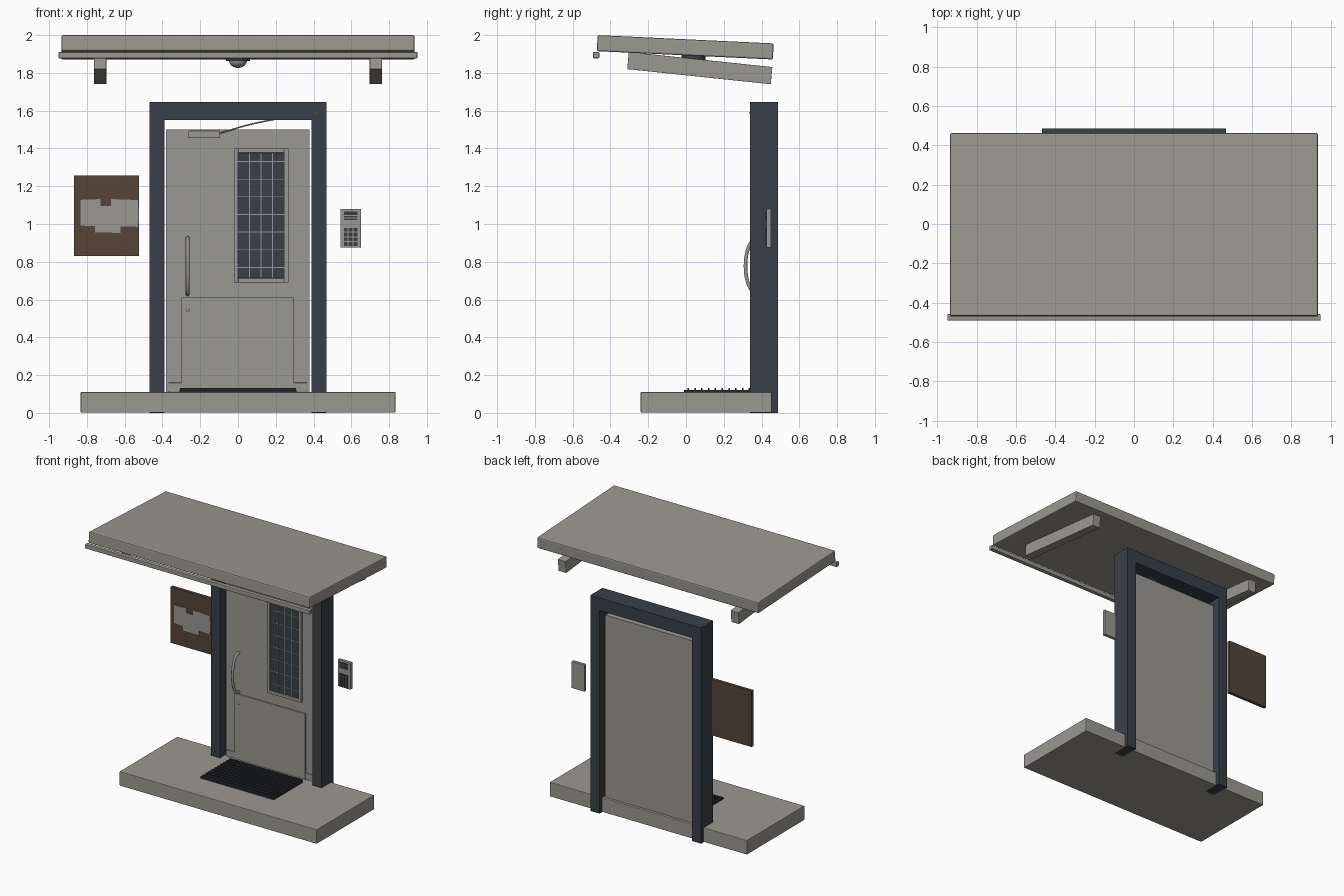
import bpy, bmesh, math
from mathutils import Vector

if "Cube" in bpy.data.objects:
    bpy.data.objects.remove(bpy.data.objects["Cube"])


def mat(name, r, g, b):
    m = bpy.data.materials.new(name)
    m.diffuse_color = (r, g, b, 1)
    m.use_nodes = True
    m.node_tree.nodes["Principled BSDF"].inputs["Base Color"].default_value = m.diffuse_color
    return m


GREY = mat("warm grey", 0.33, 0.315, 0.285)
SLATE = mat("dark slate", 0.040, 0.051, 0.064)
BROWN = mat("brown", 0.092, 0.060, 0.041)
RUBBER = mat("black rubber", 0.022, 0.027, 0.033)


def finish(name, bm, m, bevel=0.0):
    bmesh.ops.recalc_face_normals(bm, faces=bm.faces[:])
    me = bpy.data.meshes.new(name)
    bm.to_mesh(me)
    bm.free()
    me.materials.append(m)
    ob = bpy.data.objects.new(name, me)
    bpy.context.collection.objects.link(ob)
    if bevel:
        mod = ob.modifiers.new("bevel", "BEVEL")
        mod.width, mod.segments = bevel, 2
    return ob


def add_box(bm, x0, x1, y0, y1, z0, z1):
    vs = bmesh.ops.create_cube(bm, size=1)["verts"]
    for v in vs:
        v.co = Vector(((x0, x1)[v.co.x > 0], (y0, y1)[v.co.y > 0], (z0, z1)[v.co.z > 0]))


def boxes(name, m, items, bevel=0.0):
    bm = bmesh.new()
    for it in items:
        add_box(bm, *it)
    return finish(name, bm, m, bevel)


def prism(name, m, outline, offset, bevel=0.0):
    """Extrude a flat outline of 3D points along an offset."""
    bm = bmesh.new()
    f = bm.faces.new([bm.verts.new(p) for p in outline])
    ext = bmesh.ops.extrude_face_region(bm, geom=[f])["geom"]
    bmesh.ops.translate(bm, verts=[g for g in ext if isinstance(g, bmesh.types.BMVert)], vec=offset)
    return finish(name, bm, m, bevel)


def smooth(ob):
    bpy.ops.object.select_all(action="DESELECT")
    ob.select_set(True)
    bpy.context.view_layer.objects.active = ob
    bpy.ops.object.shade_smooth_by_angle(angle=math.radians(40))


def tube(name, m, pts, r):
    """Round tube swept through a list of points."""
    cu = bpy.data.curves.new(name, "CURVE")
    cu.dimensions = "3D"
    cu.bevel_depth, cu.bevel_resolution, cu.use_fill_caps = r, 3, True
    sp = cu.splines.new("POLY")
    sp.points.add(len(pts) - 1)
    for p, co in zip(sp.points, pts):
        p.co = (*co, 1)
    cu.materials.append(m)
    ob = bpy.data.objects.new(name, cu)
    bpy.context.collection.objects.link(ob)
    for s in cu.splines:
        s.use_smooth = True


# Step slab and door frame
boxes("step", GREY, [(-0.833, 0.833, -0.24, 0.455, 0.001, 0.11)], 0.004)
prism("door_frame", SLATE,
      [(-0.468, 0.34, 0), (-0.468, 0.34, 1.647), (0.468, 0.34, 1.647), (0.468, 0.34, 0),
       (0.39, 0.34, 0), (0.39, 0.34, 1.55), (-0.39, 0.34, 1.55), (-0.39, 0.34, 0)], (0, 0.146, 0))
boxes("frame_tag", BROWN, [(0.404, 0.424, 0.337, 0.341, 1.583, 1.593)])

# Door leaf with kick plate and bottom sweep
boxes("door", GREY, [(-0.38, 0.378, 0.395, 0.435, 0.11, 1.50)])
boxes("kick_plate", GREY, [(-0.30, 0.297, 0.383, 0.396, 0.111, 0.612)], 0.003)
boxes("bottom_sweep", GREY, [(-0.37, 0.365, 0.388, 0.396, 0.111, 0.16)], 0.002)

# Window: frame, glass and thin glazing bars
wx0, wx1, wz0, wz1, t = -0.022, 0.267, 0.69, 1.40, 0.023
boxes("window_frame", GREY, [
    (wx0, wx0 + t, 0.38, 0.396, wz0, wz1), (wx1 - t, wx1, 0.38, 0.396, wz0, wz1),
    (wx0 + t, wx1 - t, 0.38, 0.396, wz0, wz0 + t), (wx0 + t, wx1 - t, 0.38, 0.396, wz1 - t, wz1)], 0.002)
boxes("window_glass", SLATE, [(wx0 + t, wx1 - t, 0.390, 0.396, wz0 + t, wz1 - t)])
bars = [(x - 0.002, x + 0.002, 0.387, 0.391, wz0 + t, wz1 - t) for x in (0.061, 0.122, 0.183)]
bars += [(wx0 + t, wx1 - t, 0.387, 0.391, z - 0.002, z + 0.002)
         for z in (0.77 + 0.0935 * i for i in range(7))]
boxes("window_bars", GREY, bars)

# Bowed pull handle and lock knob
hz, hx = 0.778, -0.267
arc = [(hx, 0.395 - 0.08 * math.cos(a) ** 0.8, hz + 0.15 * math.sin(a))
       for a in (math.radians(-89 + 178 * i / 24) for i in range(25))]
tube("pull_handle", GREY, arc, 0.010)
bm = bmesh.new()
bmesh.ops.create_uvsphere(bm, u_segments=16, v_segments=10, radius=0.013)
bmesh.ops.translate(bm, verts=bm.verts, vec=(hx, 0.392, 0.545))
smooth(finish("lock_knob", bm, GREY))

# Door closer body and bent arm
boxes("closer_body", GREY, [(-0.262, -0.094, 0.36, 0.396, 1.455, 1.494)], 0.003)
arm = []
for i in range(13):
    u = i / 12
    arm.append((-0.10 + 0.29 * u, 0.377 + 0.01 * u, 1.478 + 0.075 * (1.35 * u - 0.35 * u * u)))
tube("closer_arm", GREY, arm, 0.004)

# Ribbed mat
boxes("mat", RUBBER, [(-0.31, 0.31, -0.01, 0.338, 0.11, 0.122)])
boxes("mat_ribs", RUBBER, [(-0.306, 0.306, y - 0.004, y + 0.004, 0.121, 0.131)
                           for y in (0.012 + 0.036 * i for i in range(10))])

# Notice board with notched plate
boxes("notice_board", BROWN, [(-0.867, -0.523, 0.424, 0.448, 0.83, 1.257)])
plate = [(-0.835, 1.128), (-0.727, 1.132), (-0.727, 1.095), (-0.673, 1.095), (-0.673, 1.132),
         (-0.53, 1.127), (-0.525, 1.03), (-0.53, 0.985), (-0.622, 0.988), (-0.622, 0.953),
         (-0.757, 0.955), (-0.757, 0.988), (-0.835, 0.992)]
prism("notice_plate", GREY, [(x, 0.419, z) for x, z in plate], (0, 0.006, 0))

# Keypad with speaker slots and keys
boxes("keypad", GREY, [(0.543, 0.652, 0.426, 0.45, 0.875, 1.08)], 0.003)
boxes("speaker_slots", SLATE, [(0.56, 0.633, 0.422, 0.427, z, z + h)
                               for z, h in ((1.048, 0.018), (1.034, 0.008), (1.02, 0.008))])
boxes("keys", SLATE, [(0.56 + 0.026 * i, 0.581 + 0.026 * i, 0.420, 0.427,
                       0.884 + 0.025 * j, 0.904 + 0.025 * j) for i in range(3) for j in range(4)])

# Tilted canopy, front gutter and two brackets
prism("canopy", GREY, [(-0.935, -0.468, 2.0), (-0.935, 0.464, 1.956),
                       (-0.935, 0.460, 1.871), (-0.935, -0.472, 1.915)], (1.87, 0, 0), 0.008)
boxes("gutter", GREY, [(-0.95, 0.95, -0.492, -0.459, 1.877, 1.91)], 0.005)
for side, x in (("left", -0.763), ("right", 0.697)):
    prism("bracket_" + side, GREY, [(x, -0.303, 1.911), (x, 0.457, 1.831),
                                    (x, 0.449, 1.74), (x, -0.311, 1.82)], (0.066, 0, 0), 0.002)

# Ceiling light under the canopy
bm = bmesh.new()
bmesh.ops.create_cone(bm, cap_ends=True, segments=32, radius1=0.063, radius2=0.063, depth=0.036)
bmesh.ops.translate(bm, verts=bm.verts, vec=(0, 0.04, 1.88))
smooth(finish("light_base", bm, SLATE))
bm = bmesh.new()
bmesh.ops.create_uvsphere(bm, u_segments=32, v_segments=16, radius=0.047)
bmesh.ops.scale(bm, verts=bm.verts, vec=(1, 1, 0.8))
bmesh.ops.translate(bm, verts=bm.verts, vec=(0, 0.04, 1.864))
smooth(finish("light_dome", bm, GREY))
